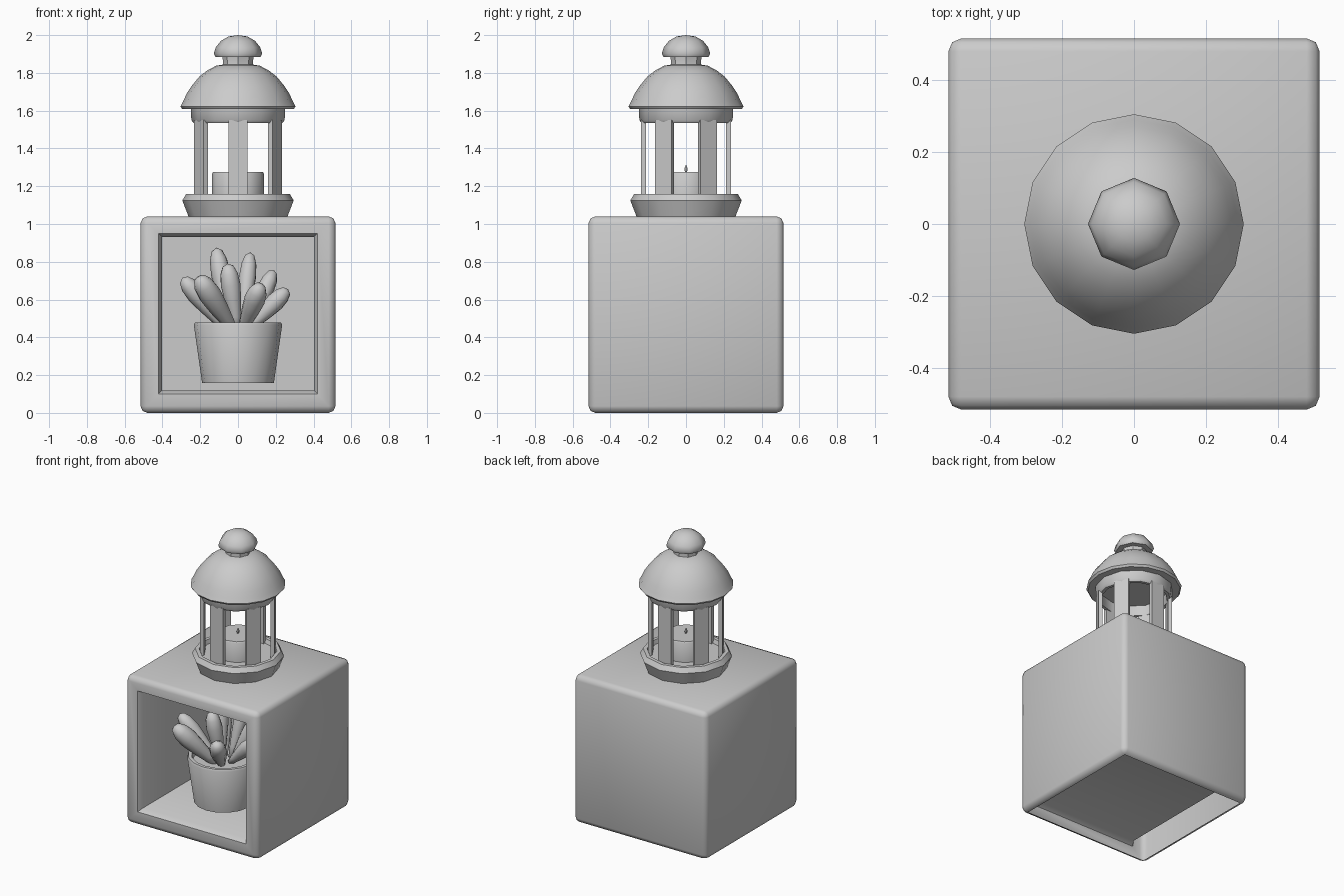
import bpy, bmesh, math
from mathutils import Vector

if "Cube" in bpy.data.objects:
    bpy.data.objects.remove(bpy.data.objects["Cube"])


def finish(name, bm, angle=40):
    me = bpy.data.meshes.new(name)
    bm.to_mesh(me)
    bm.free()
    ob = bpy.data.objects.new(name, me)
    bpy.context.collection.objects.link(ob)
    bpy.ops.object.select_all(action='DESELECT')
    ob.select_set(True)
    bpy.context.view_layer.objects.active = ob
    bpy.ops.object.shade_smooth_by_angle(angle=math.radians(angle))
    return ob


def lathe(name, profile, n, loc=(0, 0, 0), angle=40, closed=False):
    """Revolve (radius, z) points; a zero radius closes to a pole."""
    bm = bmesh.new()
    rings = []
    for r, z in profile:
        if r == 0:
            rings.append([bm.verts.new((0, 0, z))] * n)
        else:
            rings.append([bm.verts.new((r * math.cos(math.tau * i / n),
                                        r * math.sin(math.tau * i / n), z)) for i in range(n)])
    pairs = list(zip(rings, rings[1:]))
    if closed:
        pairs.append((rings[-1], rings[0]))
    for a, b in pairs:
        for i in range(n):
            j = (i + 1) % n
            bm.faces.new(dict.fromkeys((a[i], a[j], b[j], b[i])))
    bmesh.ops.recalc_face_normals(bm, faces=bm.faces)
    ob = finish(name, bm, angle)
    ob.location = loc
    return ob


# Display box: chamfered shell, open underneath, with a framed niche in front
bm = bmesh.new()
bmesh.ops.create_cube(bm, size=1)
bmesh.ops.scale(bm, vec=(1.032, 1.032, 1.04), verts=bm.verts)
bmesh.ops.translate(bm, vec=(0, 0, 0.52), verts=bm.verts)
bmesh.ops.bevel(bm, geom=bm.edges[:], offset=0.036, segments=2, profile=0.5, affect='EDGES')
bm.normal_update()
front = min(bm.faces, key=lambda f: f.calc_center_median().y)
bottom = min(bm.faces, key=lambda f: f.calc_center_median().z)
bmesh.ops.delete(bm, geom=[bottom], context='FACES_ONLY')
bmesh.ops.inset_region(bm, faces=[front], thickness=0.082)
bmesh.ops.translate(bm, vec=(0, 0, 0.005), verts=front.verts[:])
bmesh.ops.inset_region(bm, faces=[front], thickness=0.028)
bmesh.ops.translate(bm, vec=(0, 0.035, 0), verts=front.verts[:])
bmesh.ops.inset_region(bm, faces=[front], thickness=0.0005)
bmesh.ops.translate(bm, vec=(0, 0.85, 0), verts=front.verts[:])
finish("display_box", bm, 50)

# Plant pot with recessed soil
PY = -0.16
lathe("plant_pot", [(0, 0.157), (0.19, 0.157), (0.234, 0.465), (0.228, 0.478),
                    (0.205, 0.478), (0.198, 0.44), (0, 0.44)], 16, (0, PY, 0))

# Succulent leaves: base point to tip, rounded teardrops
LEAF = [(0, 0), (0.38, 0.02), (0.6, 0.2), (0.85, 0.45), (1.0, 0.68),
        (0.88, 0.85), (0.55, 0.96), (0, 1.0)]
leaves = [
    ((-0.04, PY + 0.04, 0.44), (-0.115, PY + 0.13, 0.875), 0.052),
    ((0.02, PY + 0.05, 0.44), (0.065, PY + 0.16, 0.85), 0.046),
    ((-0.005, PY - 0.02, 0.44), (-0.055, PY - 0.06, 0.79), 0.054),
    ((-0.06, PY, 0.44), (-0.295, PY - 0.07, 0.715), 0.052),
    ((-0.02, PY - 0.05, 0.43), (-0.21, PY - 0.25, 0.72), 0.062),
    ((0.05, PY + 0.03, 0.44), (0.19, PY + 0.10, 0.755), 0.046),
    ((0.05, PY, 0.44), (0.265, PY - 0.03, 0.655), 0.050),
    ((0.02, PY - 0.05, 0.43), (0.12, PY - 0.25, 0.68), 0.056),
    ((-0.03, PY + 0.05, 0.44), (-0.17, PY + 0.24, 0.68), 0.052),
    ((0.02, PY + 0.05, 0.44), (0.12, PY + 0.25, 0.66), 0.052),
]
for k, (base, tip, w) in enumerate(leaves):
    axis = Vector(tip) - Vector(base)
    ob = lathe(f"leaf_{k + 1}", [(r * w, t * axis.length) for r, t in LEAF], 10, base, 75)
    ob.rotation_mode = 'QUATERNION'
    ob.rotation_quaternion = axis.to_track_quat('Z', 'Y')

# Lantern dish
lathe("lantern_base", [(0, 1.04), (0.262, 1.04), (0.295, 1.125), (0.275, 1.158),
                       (0.25, 1.158), (0.24, 1.13), (0, 1.13)], 12)

# Candle and wick
lathe("candle", [(0.138, 1.13), (0.138, 1.265), (0.132, 1.274), (0, 1.274)], 12)
lathe("wick", [(0.004, 1.27), (0.010, 1.288), (0.008, 1.298), (0, 1.315)], 6)

# Six flat posts round the lantern
for k in range(6):
    bm = bmesh.new()
    bmesh.ops.create_cube(bm, size=1)
    bmesh.ops.scale(bm, vec=(0.1, 0.026, 0.43), verts=bm.verts)
    ob = finish(f"post_{k + 1}", bm)
    a = math.pi / 2 + k * math.pi / 3
    ob.location = (0.226 * math.cos(a), 0.226 * math.sin(a), 1.335)
    ob.rotation_euler.z = a + math.pi / 2

# Collar ring under the roof
lathe("roof_collar", [(0.236, 1.535), (0.247, 1.55), (0.25, 1.615),
                      (0.215, 1.615), (0.215, 1.535)], 12, closed=True)

# Domed roof
lathe("roof", [(0, 1.608), (0.295, 1.608), (0.305, 1.622), (0.29, 1.65), (0.272, 1.69),
               (0.242, 1.735), (0.205, 1.78), (0.16, 1.815), (0.115, 1.838), (0.075, 1.845)], 16, angle=50)

# Finial neck and cap
lathe("finial_neck", [(0.082, 1.835), (0.078, 1.855), (0.085, 1.895)], 8)
lathe("finial_cap", [(0, 1.885), (0.12, 1.885), (0.128, 1.902), (0.118, 1.935),
                     (0.09, 1.97), (0.05, 1.993), (0, 2.0)], 8, angle=55)
